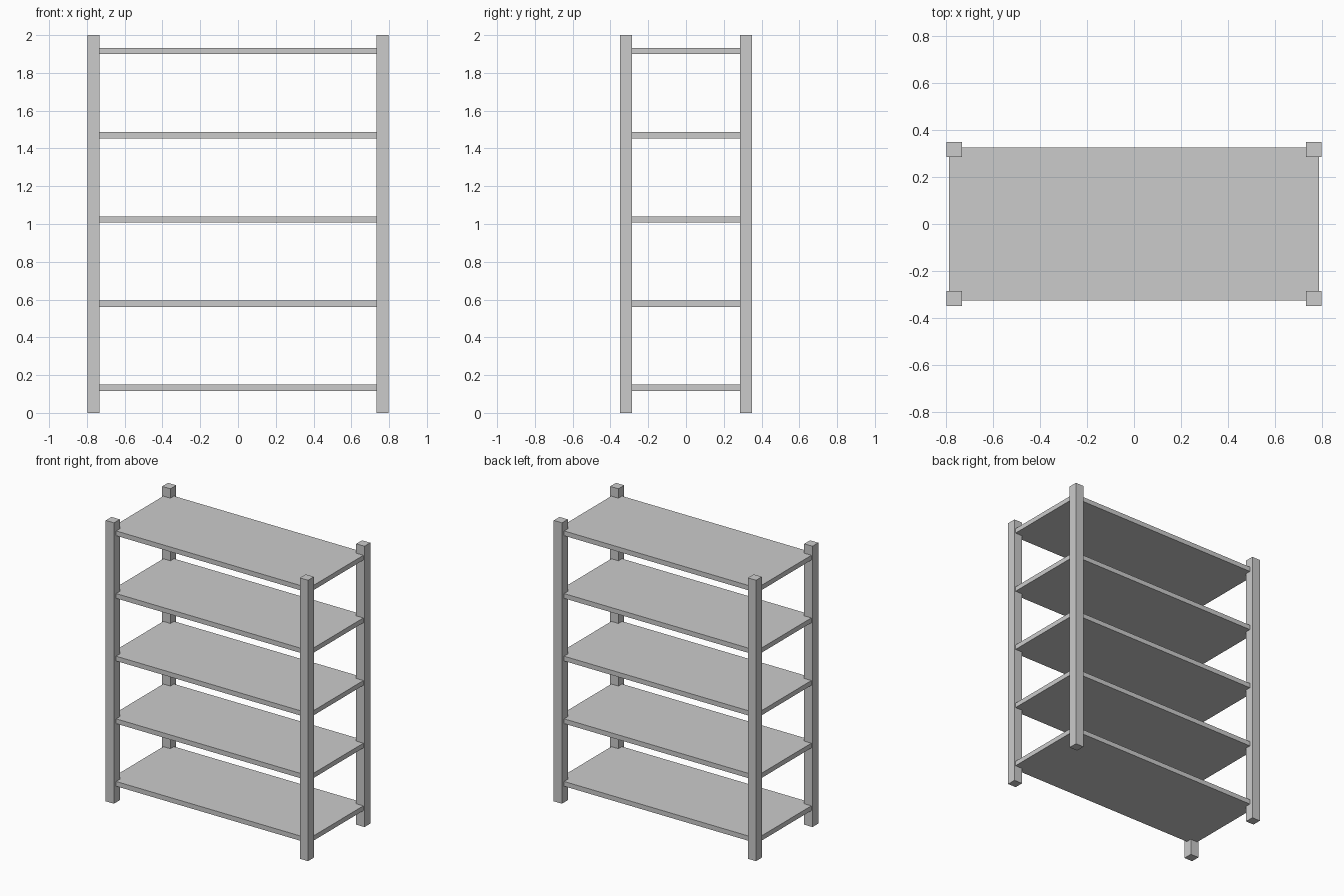
import bpy

if "Cube" in bpy.data.objects:
    bpy.data.objects.remove(bpy.data.objects["Cube"])

W, D, H = 1.594, 0.70, 2.0   # overall size
POST = 0.065                 # square post width


def box(name, size, loc):
    bpy.ops.mesh.primitive_cube_add(size=1, location=loc)
    ob = bpy.context.object
    ob.name = name
    ob.scale = size
    bpy.ops.object.transform_apply(location=False, rotation=False, scale=True)
    return ob


# Four corner posts
for sx, side in ((-1, "left"), (1, "right")):
    for sy, end in ((-1, "front"), (1, "back")):
        box(f"{end}_{side}_post", (POST, POST, H),
            (sx * (W - POST) / 2, sy * (D - POST) / 2, H / 2))

# Five evenly spaced shelf boards, ends let into the posts
for i in range(5):
    box(f"shelf_{i + 1}", (1.576, 0.651, 0.034), (0, 0, 0.132 + i * 0.446))
